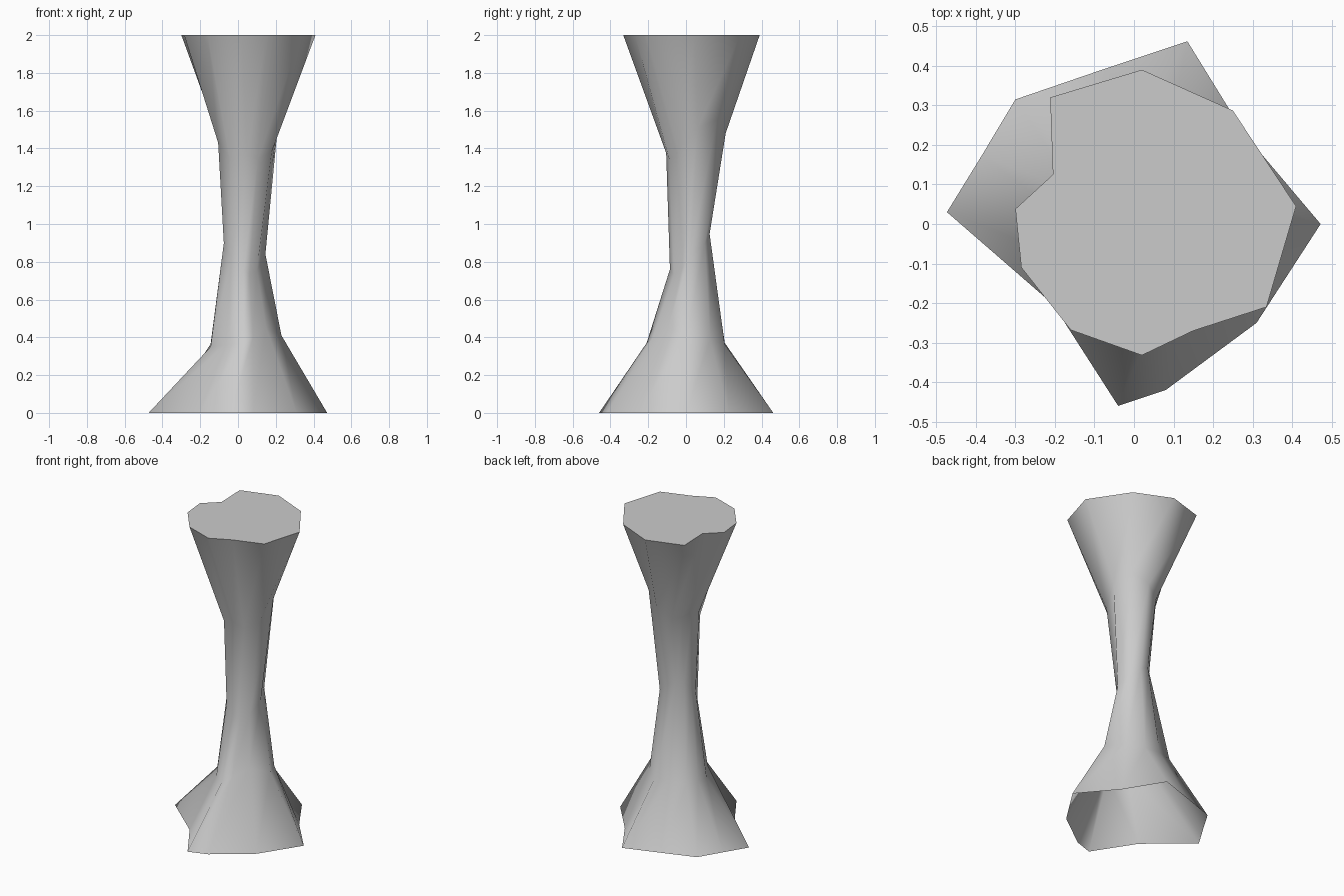
import bpy, bmesh, math

if "Cube" in bpy.data.objects:
    bpy.data.objects.remove(bpy.data.objects["Cube"])

SIDES = 11
# Outlines of the open foot and the capped top, counter-clockwise from +x
foot = [(.472, 0), (.28, .227), (.135, .462), (-.09, .387), (-.30, .315), (-.385, .173),
        (-.473, .03), (-.205, -.203), (-.04, -.46), (.08, -.42), (.31, -.25)]
head = [(.41, .045), (.25, .287), (.02, .39), (-.212, .32), (-.205, .125), (-.30, .038),
        (-.285, -.11), (-.16, -.268), (.02, -.332), (.15, -.27), (.335, -.21)]


def ring(t, x0, x1, y0, y1, heights, push, lift):
    """Waist ring: a rounded blend of both outlines fitted to given extents.
    heights: at the +x, +y, -x, -y sides; push and lift: outward bulge and
    height offset at the ++, -+, --, +- corners."""
    pts = []
    for a, b in zip(foot, head):
        x, y = a[0] * (1 - t) + b[0] * t, a[1] * (1 - t) + b[1] * t
        r = math.hypot(x, y)
        k = (0.35 * r + 0.65 * 0.38) / r
        pts.append((x * k, y * k))
    xs, ys = [p[0] for p in pts], [p[1] for p in pts]
    out = []
    for x, y in pts:
        c = 2 * (x - min(xs)) / (max(xs) - min(xs)) - 1
        s = 2 * (y - min(ys)) / (max(ys) - min(ys)) - 1
        rr = c * c + s * s
        hx = heights[0] if c > 0 else heights[2]
        hy = heights[1] if s > 0 else heights[3]
        corner = (0 if c > 0 else 1) if s > 0 else (2 if c < 0 else 3)
        w = abs(2 * c * s) / rr
        z = (hx * c * c + hy * s * s) / rr + lift[corner] * w
        k = 1 + push[corner] * w
        c, s = max(-1, min(1, c * k)), max(-1, min(1, s * k))
        out.append((x0 + (c + 1) / 2 * (x1 - x0), y0 + (s + 1) / 2 * (y1 - y0), z))
    return out


rings = [
    [(x, y, 0) for x, y in foot],
    ring(.25, -.145, .23, -.21, .205, (.41, .36, .35, .37),
         (0, .28, -.05, -.26), (0, .02, 0, .06)),
    ring(.5, -.075, .145, -.085, .125, (.84, .95, .90, .76),
         (.14, 0, .12, -.25), (0, .06, 0, -.06)),
    ring(.75, -.105, .21, -.105, .21, (1.50, 1.47, 1.46, 1.38),
         (0, -.12, .07, 0), (.07, -.05, -.06, -.08)),
    [(x, y, 2) for x, y in head],
]

# Pillar: rings bridged into walls, with a flat cap and an open underside
bm = bmesh.new()
rows = [[bm.verts.new(p) for p in r] for r in rings]
for lo, hi in zip(rows, rows[1:]):
    for i in range(SIDES):
        j = (i + 1) % SIDES
        bm.faces.new((lo[i], lo[j], hi[j], hi[i])).smooth = True
cap = bm.faces.new(rows[-1])
for e in cap.edges:
    e.smooth = False
mesh = bpy.data.meshes.new("pillar")
bm.to_mesh(mesh)
bm.free()

grey = bpy.data.materials.new("stone grey")
grey.diffuse_color = (0.6, 0.6, 0.6, 1)
grey.use_nodes = True
grey.node_tree.nodes["Principled BSDF"].inputs["Base Color"].default_value = grey.diffuse_color
mesh.materials.append(grey)
pillar = bpy.data.objects.new("pillar", mesh)
bpy.context.collection.objects.link(pillar)
